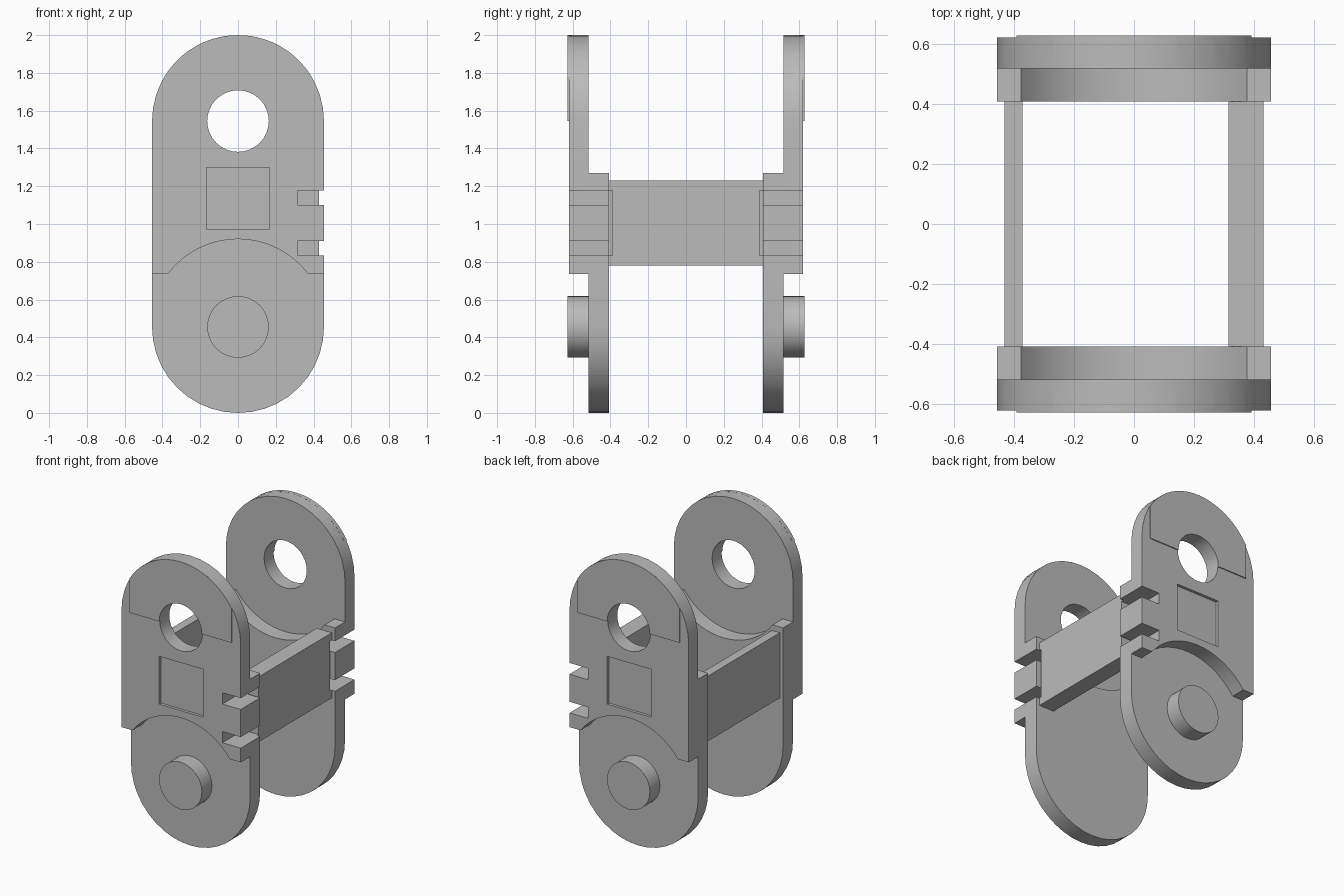
import bpy, bmesh, math

cube = bpy.data.objects.get("Cube")
if cube:
    bpy.data.objects.remove(cube, do_unlink=True)

mat = bpy.data.materials.new("plain grey")
mat.use_nodes = True
GREY = (0.5, 0.5, 0.5, 1)
mat.diffuse_color = GREY
mat.node_tree.nodes["Principled BSDF"].inputs["Base Color"].default_value = GREY

R = 0.455                  # rounded end radius
CLEAR = 0.465              # clearance radius for the neighbouring link
TOP, BOTTOM = 1.545, 0.455  # pivot heights
PIN = 0.163
OUT, MID, INN = -0.62, -0.517, -0.408  # layer depths on the front side


def arc(cz, r, a0, a1, n=20):
    """Points (x, z) along an arc, angles in degrees."""
    return [(r * math.cos(math.radians(a0 + (a1 - a0) * i / n)),
             cz + r * math.sin(math.radians(a0 + (a1 - a0) * i / n)))
            for i in range(n + 1)]


def prism(name, pts, y0, y1):
    """Extrude an x-z outline from y0 to y1."""
    bm = bmesh.new()
    face = bm.faces.new([bm.verts.new((x, y0, z)) for x, z in pts])
    ext = bmesh.ops.extrude_face_region(bm, geom=[face])
    verts = [g for g in ext["geom"] if isinstance(g, bmesh.types.BMVert)]
    bmesh.ops.translate(bm, verts=verts, vec=(0, y1 - y0, 0))
    bmesh.ops.recalc_face_normals(bm, faces=bm.faces)
    me = bpy.data.meshes.new(name)
    bm.to_mesh(me)
    bm.free()
    me.materials.append(mat)
    ob = bpy.data.objects.new(name, me)
    bpy.context.collection.objects.link(ob)
    return ob


def box(name, x0, x1, y0, y1, z0, z1):
    return prism(name, [(x0, z0), (x1, z0), (x1, z1), (x0, z1)], y0, y1)


def apply_mod(ob, mod):
    bpy.context.view_layer.objects.active = ob
    bpy.ops.object.modifier_apply(modifier=mod.name)


def combine(ob, other, operation):
    mod = ob.modifiers.new("join", 'BOOLEAN')
    mod.operation = operation
    mod.solver = 'EXACT'
    mod.object = other
    apply_mod(ob, mod)
    bpy.data.objects.remove(other, do_unlink=True)


# Outer layer: round top, concave bottom
step_out = 0.735
half = math.degrees(math.asin((step_out - BOTTOM) / CLEAR))
outer = arc(TOP, R, 0, 180) + [(-R, step_out)]
outer += arc(BOTTOM, CLEAR, 180 - half, half) + [(R, step_out)]
plate = prism("side_plates", outer, OUT, MID)

# Inner layer: round bottom, concave top
step_in = 1.27
half = math.degrees(math.asin((TOP - step_in) / CLEAR))
inner = arc(BOTTOM, R, 180, 360) + [(R, step_in)]
inner += arc(TOP, CLEAR, -half, half - 180) + [(-R, step_in)]
combine(plate, prism("inner_layer", inner, MID, INN), 'UNION')

# Raised pad around the top of the hole
w = 0.39
edge = math.degrees(math.acos(w / R))
pad = [(-w, TOP), (w, TOP)] + arc(TOP, R, edge, 180 - edge)
combine(plate, prism("pad", pad, OUT - 0.007, OUT + 0.02), 'UNION')

# Hinge pin
pin = prism("pin", arc(BOTTOM, PIN, 0, 348.75, 31), OUT - 0.007, MID + 0.03)
combine(plate, pin, 'UNION')

# Hinge hole, square recess and edge notches
combine(plate, prism("hole", arc(TOP, PIN, 0, 348.75, 31), -0.8, -0.45), 'DIFFERENCE')
combine(plate, box("recess", -0.167, 0.167, -0.8, OUT + 0.02, 0.97, 1.3), 'DIFFERENCE')
NOTCHES = ((1.1, 1.178), (0.833, 0.91))
for z0, z1 in NOTCHES:
    combine(plate, box("notch", 0.315, 0.6, -0.8, -0.3, z0, z1), 'DIFFERENCE')

# Copy to the back
mirror = plate.modifiers.new("mirror", 'MIRROR')
mirror.use_axis = (False, True, False)
mirror.use_mirror_merge = False
apply_mod(plate, mirror)

# Cross bars joining the plates
right_bar = box("right_bar", -0.43, -0.37, INN, -INN, 0.78, 1.23)
left_bar = box("left_bar", 0.315, 0.43, INN, -INN, 0.78, 1.23)
for s in (-1, 1):
    y0, y1 = sorted((s * 0.39, s * 0.5))
    combine(left_bar, box("groove", 0.3, 0.6, y0, y1, NOTCHES[1][0], NOTCHES[0][1]),
            'DIFFERENCE')

# Smooth the round edges, keep the corners sharp
for ob in (plate, right_bar, left_bar):
    bpy.ops.object.select_all(action='DESELECT')
    ob.select_set(True)
    bpy.context.view_layer.objects.active = ob
    bpy.ops.object.shade_smooth_by_angle(angle=math.radians(25))
